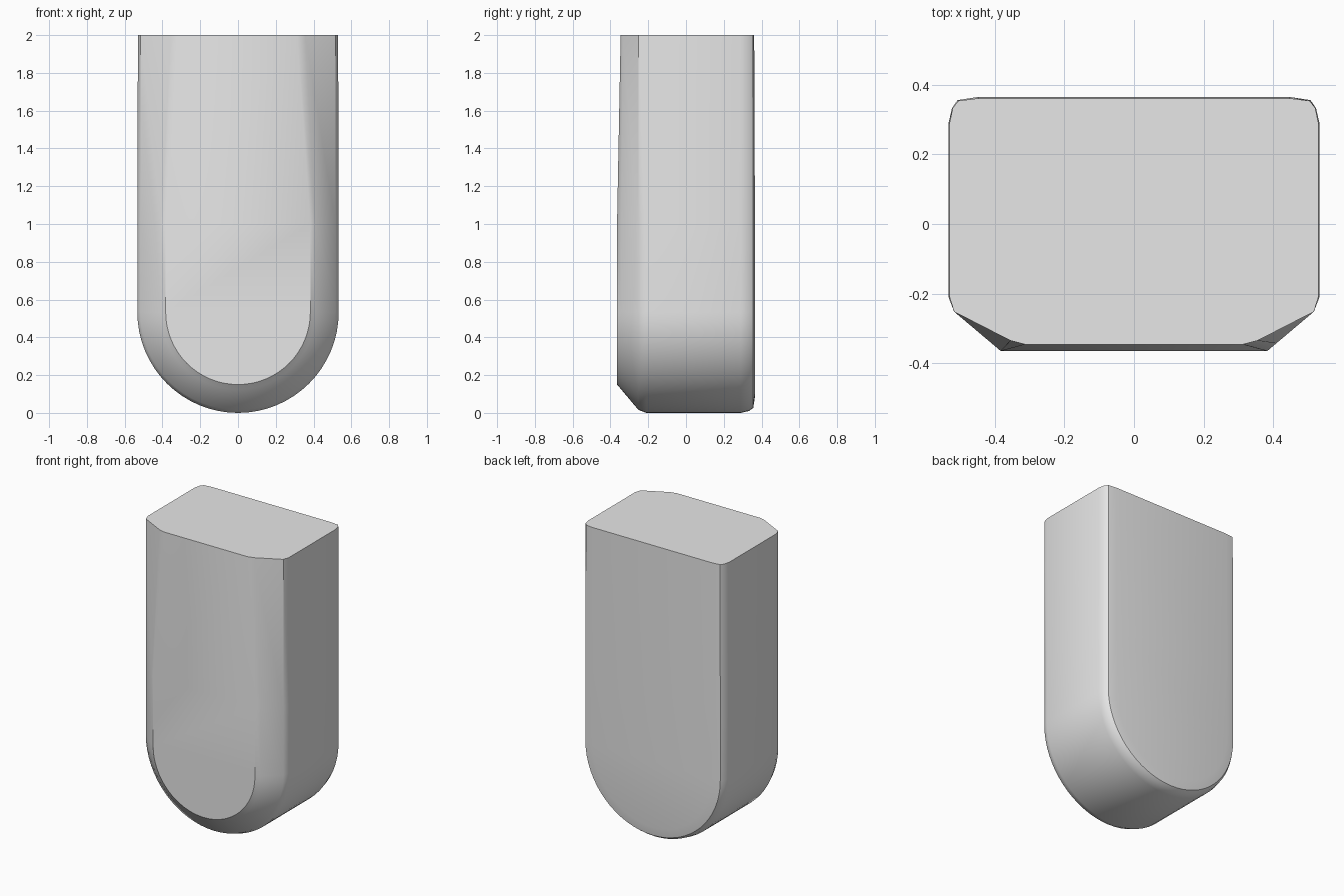
import bpy, bmesh, math

cube = bpy.data.objects.get("Cube")
if cube:
    bpy.data.objects.remove(cube, do_unlink=True)

RADIUS = 0.533      # half width and bottom rounding
ARC_STEPS = 32

# Edge profile from front to back: (y, inset) on the lower body, (y, inset) at the top
PROFILE = [
    ((-0.365, 0.150), (-0.346, 0.220)),
    ((-0.343, 0.124), (-0.335, 0.178)),
    ((-0.252, 0.016), (-0.252, 0.016)),
    ((-0.210, 0.000), (-0.210, 0.003)),
    ((0.290, 0.000), (0.290, 0.003)),
    ((0.333, 0.010), (0.333, 0.012)),
    ((0.356, 0.026), (0.354, 0.028)),
    ((0.365, 0.085), (0.361, 0.085)),
]


def u_outline(low, top):
    """U-shaped path: down the left side, round the bottom, up the right side."""
    (y, inset), (y_top, inset_top) = low, top
    r, r_top = RADIUS - inset, RADIUS - inset_top
    arc = []
    for i in range(ARC_STEPS + 1):
        a = math.pi * i / ARC_STEPS
        arc.append((r * math.cos(a), y, RADIUS - r * math.sin(a)))
    return ([(r_top, y_top, 2), (r, y, 1)] + arc
            + [(-r, y, 1), (-r_top, y_top, 2)])


bm = bmesh.new()
rings = [[bm.verts.new(p) for p in u_outline(low, top)] for low, top in PROFILE]
count = len(rings[0])

# Rounded side wall
for a, b in zip(rings, rings[1:]):
    for i in range(count - 1):
        bm.faces.new((a[i], a[i + 1], b[i + 1], b[i]))

# Front and back panels, as strips between mirrored points
for ring in (rings[0], rings[-1]):
    for i in range(count // 2):
        j = count - 1 - i
        quad = [ring[i], ring[i + 1], ring[j - 1], ring[j]]
        bm.faces.new(list(dict.fromkeys(quad)))

# Flat top
bm.faces.new([r[0] for r in rings] + [r[-1] for r in reversed(rings)])
bmesh.ops.recalc_face_normals(bm, faces=bm.faces)

mesh = bpy.data.meshes.new("rounded_block")
bm.to_mesh(mesh)
bm.free()
block = bpy.data.objects.new("rounded_block", mesh)
bpy.context.collection.objects.link(block)

# Plain grey
grey = bpy.data.materials.new("light_grey")
grey.use_nodes = True
colour = (0.8, 0.8, 0.8, 1)
grey.diffuse_color = colour
grey.node_tree.nodes["Principled BSDF"].inputs["Base Color"].default_value = colour
mesh.materials.append(grey)

bpy.ops.object.select_all(action="DESELECT")
block.select_set(True)
bpy.context.view_layer.objects.active = block
bpy.ops.object.shade_smooth_by_angle(angle=math.radians(35))
